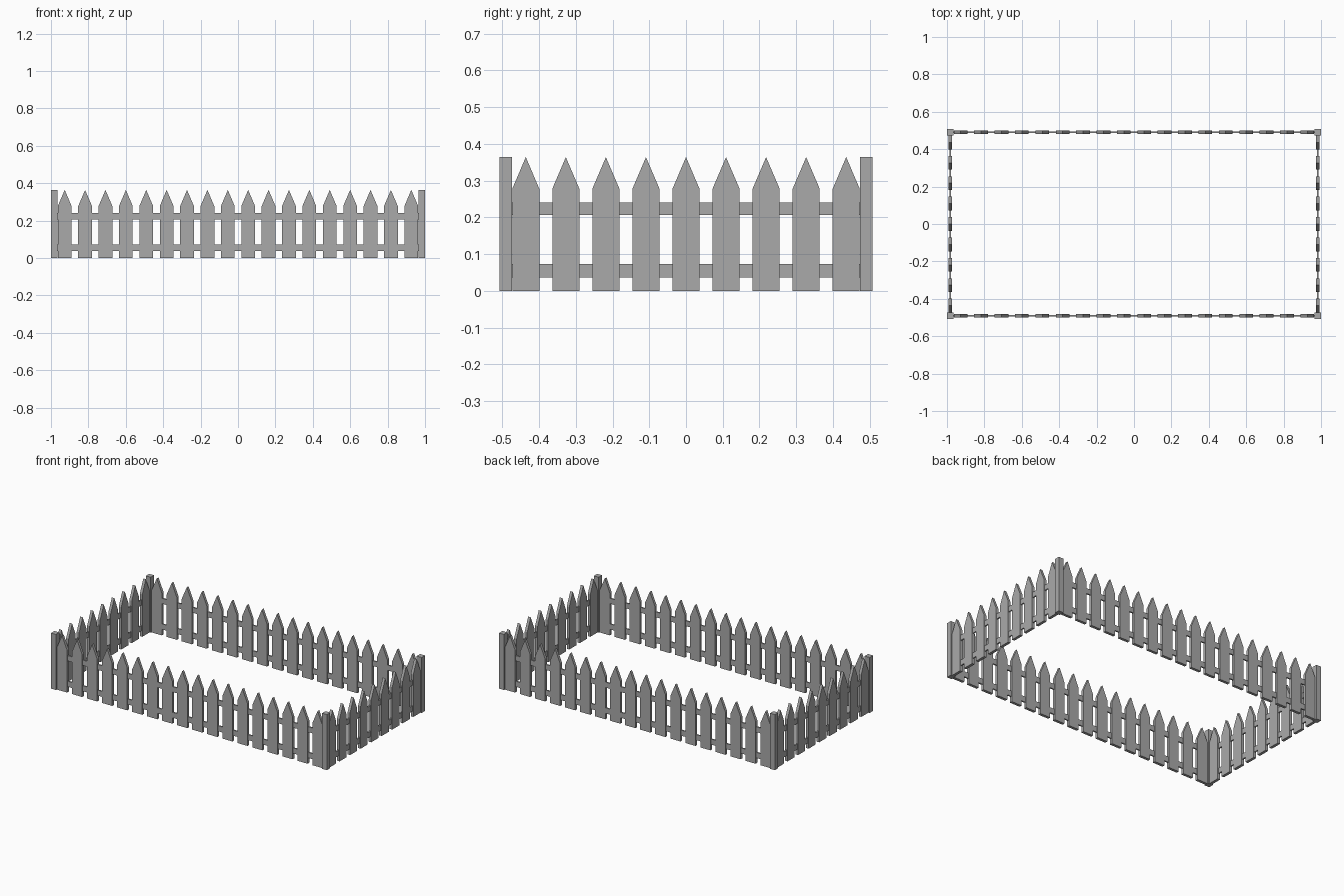
import bpy
import bmesh
import math
from mathutils import Matrix

cube = bpy.data.objects.get("Cube")
if cube:
    bpy.data.objects.remove(cube, do_unlink=True)

HALF_X, HALF_Y = 0.9825, 0.4905   # centre lines of the fence runs
HEIGHT, SHOULDER = 0.364, 0.278
POST, PICKET, STEP = 0.035, 0.0735, 0.109
PICKET_DEPTH, RAIL_DEPTH = 0.018, 0.009

grey = bpy.data.materials.new("painted_grey")
grey.use_nodes = True
grey.diffuse_color = (0.4, 0.4, 0.4, 1)
grey.node_tree.nodes["Principled BSDF"].inputs["Base Color"].default_value = (0.4, 0.4, 0.4, 1)


def prism(name, outline, depth, matrix):
    """Extrude an XZ outline evenly about y = 0 and place it."""
    bm = bmesh.new()
    face = bm.faces.new([bm.verts.new((x, -depth / 2, z)) for x, z in outline])
    ext = bmesh.ops.extrude_face_region(bm, geom=[face])
    moved = [v for v in ext["geom"] if isinstance(v, bmesh.types.BMVert)]
    bmesh.ops.translate(bm, verts=moved, vec=(0, depth, 0))
    bmesh.ops.recalc_face_normals(bm, faces=bm.faces)
    mesh = bpy.data.meshes.new(name)
    bm.to_mesh(mesh)
    bm.free()
    mesh.materials.append(grey)
    obj = bpy.data.objects.new(name, mesh)
    obj.matrix_world = matrix
    bpy.context.collection.objects.link(obj)


def rect(half, low, high):
    return [(-half, low), (half, low), (half, high), (-half, high)]


def fence_run(side, count, half_length, offset, angle):
    """One straight run: evenly spaced pointed pickets on two rails."""
    base = Matrix.Rotation(angle, 4, "Z") @ Matrix.Translation((0, -offset, 0))
    half = PICKET / 2
    pointed = [(-half, 0), (half, 0), (half, SHOULDER), (0, HEIGHT), (-half, SHOULDER)]
    for i in range(count):
        x = (i - (count - 1) / 2) * STEP
        prism(f"{side}_picket_{i + 1}", pointed, PICKET_DEPTH,
              base @ Matrix.Translation((x, 0, 0)))
    for level, low, high in (("lower", 0.037, 0.073), ("upper", 0.206, 0.241)):
        prism(f"{side}_{level}_rail", rect(half_length, low, high), RAIL_DEPTH, base)


# Pickets and rails on the four sides
fence_run("front", 18, HALF_X, HALF_Y, 0)
fence_run("left", 9, HALF_Y, HALF_X, math.pi / 2)
fence_run("back", 18, HALF_X, HALF_Y, math.pi)
fence_run("right", 9, HALF_Y, HALF_X, -math.pi / 2)

# Square corner posts
for x_name, sx in (("left", 1), ("right", -1)):
    for y_name, sy in (("front", -1), ("back", 1)):
        prism(f"{y_name}_{x_name}_post", rect(POST / 2, 0, HEIGHT), POST,
              Matrix.Translation((sx * HALF_X, sy * HALF_Y, 0)))
